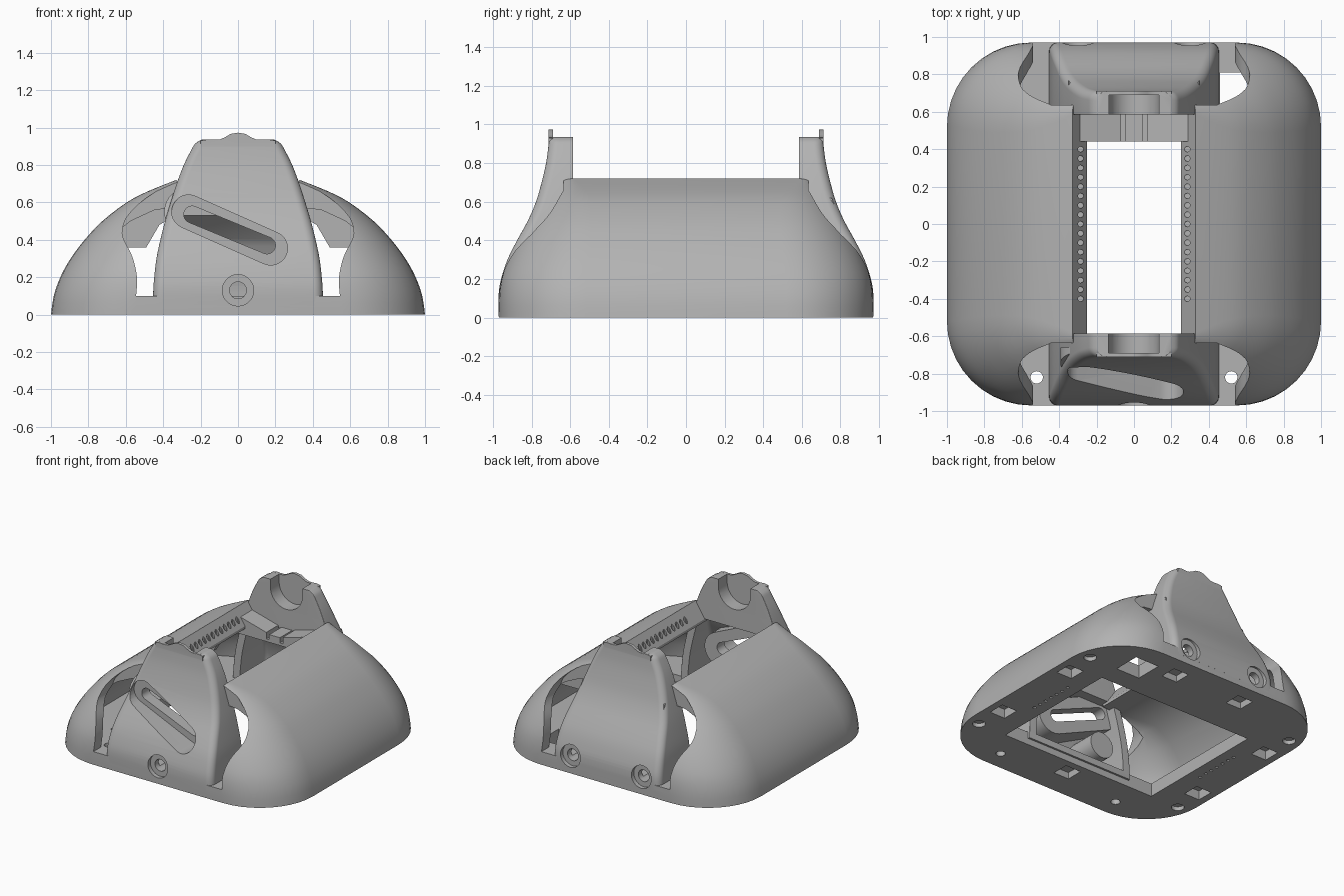
import bpy, bmesh, math
from mathutils import Matrix

if "Cube" in bpy.data.objects:
    bpy.data.objects.remove(bpy.data.objects["Cube"], do_unlink=True)

grey = bpy.data.materials.new("plain_grey")
grey.use_nodes = True
COLOUR = (0.45, 0.45, 0.45, 1)
grey.diffuse_color = COLOUR
grey.node_tree.nodes["Principled BSDF"].inputs["Base Color"].default_value = COLOUR


def make(name, bm):
    bmesh.ops.recalc_face_normals(bm, faces=bm.faces)
    mesh = bpy.data.meshes.new(name)
    bm.to_mesh(mesh)
    bm.free()
    mesh.materials.append(grey)
    obj = bpy.data.objects.new(name, mesh)
    bpy.context.collection.objects.link(obj)
    return obj


def combine(target, tool, operation="DIFFERENCE"):
    tool.hide_render = True
    mod = target.modifiers.new("join_or_cut", "BOOLEAN")
    mod.operation = operation
    mod.solver = "EXACT"
    mod.object = tool
    graph = bpy.context.evaluated_depsgraph_get()
    result = bpy.data.meshes.new_from_object(target.evaluated_get(graph))
    target.modifiers.clear()
    target.data = result
    bpy.data.objects.remove(tool, do_unlink=True)


def ease(rows, steps=3):
    """Fill in rows with a Catmull-Rom curve."""
    out = []
    for i in range(len(rows) - 1):
        a, b, c, d = (rows[max(0, min(len(rows) - 1, i + k))] for k in (-1, 0, 1, 2))
        for s in range(steps):
            t = s / steps
            out.append([0.5 * (2 * q + (r - p) * t + (2 * p - 5 * q + 4 * r - w) * t * t
                               + (3 * q - p - 3 * r + w) * t ** 3)
                        for p, q, r, w in zip(a, b, c, d)])
    return out + [list(rows[-1])]


def ring(z, half, y0, y1, r0, r1, n=10):
    pts = []
    for k, (sx, y, sy, r) in enumerate(((1, y1, -1, r1), (-1, y1, -1, r1),
                                        (-1, y0, 1, r0), (1, y0, 1, r0))):
        for i in range(n + 1):
            a = math.pi / 2 * (k + i / n)
            pts.append((sx * (half - r) + r * math.cos(a), y + sy * r + r * math.sin(a), z))
    return pts


def loft(name, rings):
    bm = bmesh.new()
    loops = [[bm.verts.new(p) for p in pts] for pts in rings]
    n = len(loops[0])
    for lo, hi in zip(loops, loops[1:]):
        for i in range(n):
            bm.faces.new((lo[i], lo[(i + 1) % n], hi[(i + 1) % n], hi[i]))
    bm.faces.new(loops[0])
    bm.faces.new(loops[-1])
    return make(name, bm)


def prism(name, profile, y0, y1):
    return loft(name, [[(x, y, z) for x, z in profile] for y in (y0, y1)])


def mirrored(half):
    return half + [(-x, z) for x, z in reversed(half) if x > 0]


def boxes(name, spans):
    bm = bmesh.new()
    for x0, x1, y0, y1, z0, z1 in spans:
        m = Matrix.Translation(((x0 + x1) / 2, (y0 + y1) / 2, (z0 + z1) / 2))
        bmesh.ops.create_cube(bm, size=1, matrix=m @ Matrix.Diagonal((x1 - x0, y1 - y0, z1 - z0, 1)))
    return make(name, bm)


def rods(name, centres, r, depth, sides=24, along_y=False):
    bm = bmesh.new()
    turn = Matrix.Rotation(math.pi / 2, 4, "X") if along_y else Matrix()
    for c in centres:
        bmesh.ops.create_cone(bm, cap_ends=True, segments=sides, radius1=r, radius2=r,
                              depth=depth, matrix=Matrix.Translation(c) @ turn)
    return make(name, bm)


def capsule(a, b, r, n=12):
    tilt = math.atan2(b[1] - a[1], b[0] - a[0])
    return [(c[0] + r * math.cos(t), c[1] + r * math.sin(t))
            for c, turn in ((b, -math.pi / 2), (a, math.pi / 2))
            for t in (tilt + turn + math.pi * i / n for i in range(n + 1))]


# Domed outer shell: height, half width, half depth, corner radius
dome = ease([(0, 1, .97, .45), (.1, .985, .97, .45), (.2, .95, .958, .44), (.3, .895, .925, .42),
             (.4, .82, .875, .38), (.5, .725, .81, .32), (.6, .595, .735, .24),
             (.66, .48, .69, .17), (.72, .33, .64, .06)])
body = loft("shell_body", [ring(z, x, -y, y, r, r) for z, x, y, r in dome])

# Hollow inside, with sloping rails along the top opening
cavity = [(.1, .91, .88, .38), (.2, .88, .87, .37), (.3, .82, .84, .35), (.4, .74, .79, .3),
          (.5, .62, .72, .22), (.56, .45, .7, .1), (.58, .25, .7, .02), (.6, .25, .7, .02),
          (.72, .33, .7, .02), (.8, .38, .7, .02)]
combine(body, loft("cavity_cutter", [ring(z, x, -y, y, r, r) for z, x, y, r in cavity]))

# Curved openings at both ends, and the base opening
curve = ease([(.545, .1), (.54, .2), (.565, .31), (.61, .4), (.618, .45), (.595, .52),
              (.52, .6), (.42, .67), (.32, .725)], 4)
arch = mirrored([tuple(p) for p in curve] + [(.2, .9)])
for s in (-1, 1):
    combine(body, prism("end_cutter", arch, s * .635, s * 1.2))
combine(body, boxes("base_cutter", [(-.66, .66, -.6, .44, -.1, .2)]))

# Gussets beneath the rails and the sloping rear shelf
for s in (-1, 1):
    gusset = [(s * .26, .59), (s * .3, .55), (s * .42, .48), (s * .49, .36), (s * .79, .36),
              (s * .68, .5), (s * .48, .62)]
    combine(body, prism("gusset", gusset, .40, .44), "UNION")
shelf = mirrored([(.33, .53), (.33, .67), (.07, .6), (.07, .55), (.045, .55), (.045, .59)])
combine(body, prism("rear_shelf", shelf, .442, .62), "UNION")

# End towers: height, half width, outer depth
profile = ease([(.05, .455, .971), (.13, .453, .97), (.2, .448, .958), (.3, .436, .925),
                (.4, .415, .875), (.5, .39, .82), (.6, .36, .777), (.7, .328, .748),
                (.8, .29, .725), (.88, .25, .714), (.915, .228, .711), (.935, .195, .71)])
wave = mirrored([(.2, .86), (.2, .93), (.165, .936), (.13, .932), (.1, .935), (.07, .948),
                 (.04, .966), (0, .973)])


def tower(name):
    t = loft(name, [ring(z, w, .585, y, .005, .05) for z, w, y in profile])
    hollow = [ring(z, w - .06, .5, y - .075, .005, .03) for z, w, y in profile if .1 < z < .62]
    hollow.insert(0, [(x, y, .1) for x, y, z in hollow[0]])
    combine(t, loft("hollow_cutter", hollow))
    combine(t, prism("crest", wave, .69, .712), "UNION")
    # round cradle, open at the top
    cradle = [(.135 * math.cos(a), .875 + .135 * math.sin(a))
              for a in (math.pi * (1 + i / 20) for i in range(21))]
    combine(t, prism("cradle_cutter", cradle + [(.135, 1.1), (-.135, 1.1)], .5, .69))
    return t


back_tower = tower("back_tower")
front_tower = tower("front_tower")
front_tower.data.transform(Matrix.Rotation(math.pi, 4, "Z"))

# Sloping underside inside the back tower
wedge = [(.59, .62), (.59, .58), (.8, .4), (.84, .4), (.755, .62)]
combine(back_tower, loft("underside_wedge", [[(x, y, z) for y, z in wedge]
                                             for x in (-.35, .35)]), "UNION")

# Slanted slot in a deep recess, backed by a raised rim inside, and a round boss
rim = capsule((-.265, .55), (.175, .355), .13)
combine(front_tower, loft("slot_rim", [
    [(x, -.745 - (.55 - z) * .5, z) for x, z in rim],
    [(x, -.66, z) for x, z in rim]]), "UNION")
combine(front_tower, rods("inner_boss", [(-.23, -.74, .26)], .1, .24, along_y=True), "UNION")
combine(front_tower, prism("recess_cutter", capsule((-.265, .55), (.175, .355), .09), -1.2, -.75))
combine(front_tower, prism("slot_cutter", capsule((-.245, .535), (.155, .37), .045), -1.2, -.56))

# Stepped screw holes through the ends
for part, places, s in ((front_tower, (0,), -1), (back_tower, (-.3, .3), 1)):
    for r, y, depth in ((.084, 1.0, .12), (.045, .95, .3)):
        for target in (part, body):
            combine(target, rods("screw_cutter", [(x, s * y, .13) for x in places], r, depth,
                                 along_y=True))

# Base details: rear floor gap, square pockets, round feet and fixing holes
combine(body, boxes("gap_cutter", [(.46, .66, .6, .81, -.1, .15)]))
pockets = [(sx * .88, sy * .36) for sx in (-1, 1) for sy in (-1, 1)]
pockets += [(0, -.72), (-.29, .79), (.29, .79)]
combine(body, boxes("pocket_cutter", [(x - .065, x + .065, y - .065, y + .065, -.1, .07)
                                      for x, y in pockets]))
combine(body, rods("foot_cutter", [(sx * .9, sy * .6, 0) for sx in (-1, 1) for sy in (-1, 1)],
                   .045, .06))
combine(body, rods("fixing_cutter", [(sx * .52, -.82, .05) for sx in (-1, 1)], .033, .3))
combine(body, rods("base_pin_cutter", [(sx * .75, i * .06, 0) for sx in (-1, 1)
                                       for i in range(-3, 4)], .012, .06, 8))
# Pin holes along the rails
combine(body, rods("rail_pin_cutter", [(sx * .285, i * .05, .66) for sx in (-1, 1)
                                       for i in range(-8, 9)], .015, .08, 10))

for obj in (body, back_tower, front_tower):
    bpy.ops.object.select_all(action="DESELECT")
    obj.select_set(True)
    bpy.context.view_layer.objects.active = obj
    bpy.ops.object.shade_smooth_by_angle(angle=math.radians(28))
